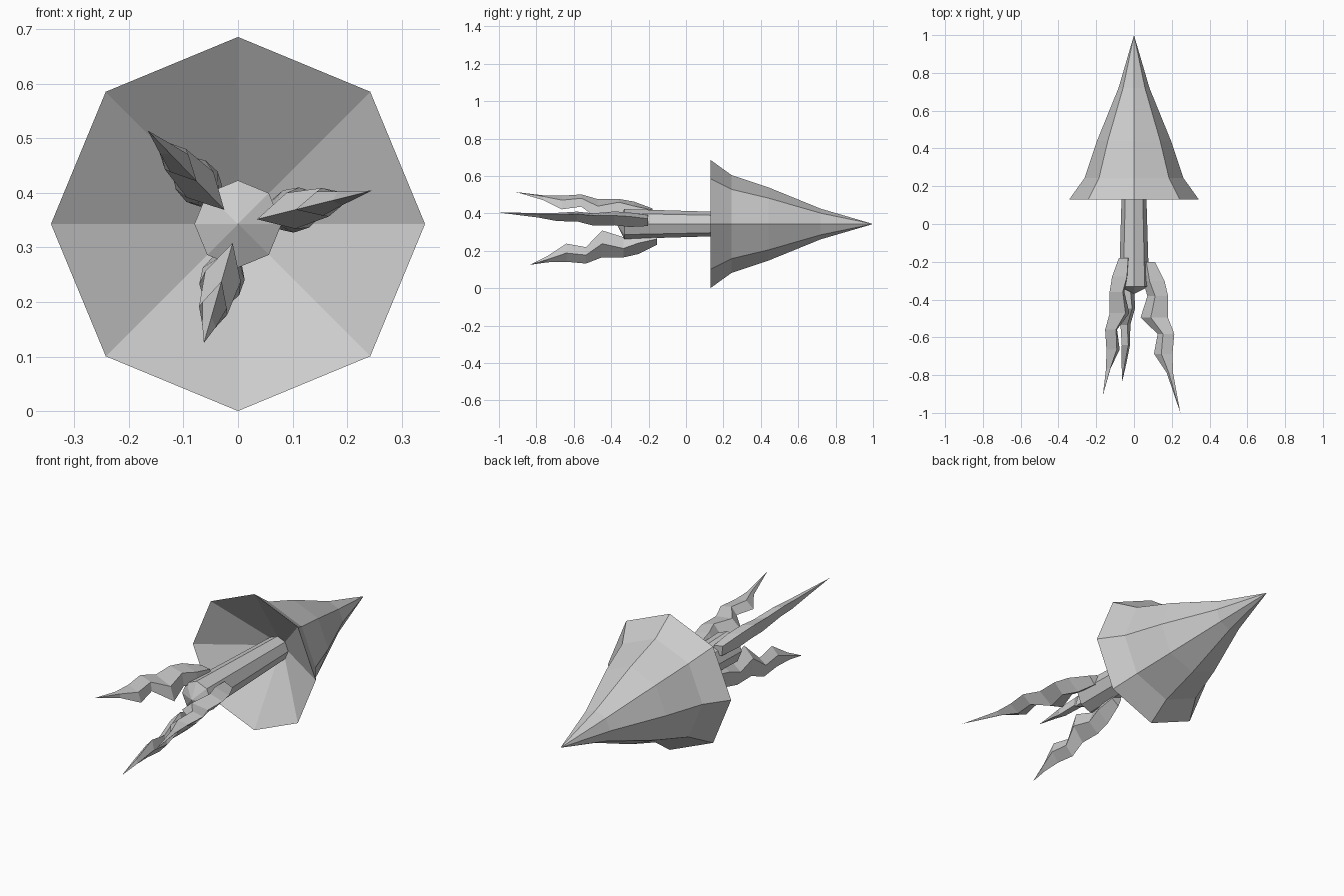
import bpy, bmesh
from math import cos, sin, pi, radians

if "Cube" in bpy.data.objects:
    bpy.data.objects.remove(bpy.data.objects["Cube"])

AXIS_Z = 0.343


def loft(name, rings):
    """Join rings of points; a ring with one point closes to a tip."""
    bm = bmesh.new()
    vs = [[bm.verts.new(p) for p in ring] for ring in rings]
    for a, b in zip(vs, vs[1:]):
        n = max(len(a), len(b))
        for i in range(n):
            j = (i + 1) % n
            if len(a) == 1:
                bm.faces.new((a[0], b[i], b[j]))
            elif len(b) == 1:
                bm.faces.new((a[i], a[j], b[0]))
            else:
                bm.faces.new((a[i], a[j], b[j], b[i]))
    for end in (vs[0], vs[-1]):
        if len(end) > 2:
            bm.faces.new(end)
    bmesh.ops.recalc_face_normals(bm, faces=bm.faces)
    mesh = bpy.data.meshes.new(name)
    bm.to_mesh(mesh)
    bm.free()
    obj = bpy.data.objects.new(name, mesh)
    bpy.context.collection.objects.link(obj)
    return obj


def octagon(r, y):
    if r == 0:
        return [(0, y, AXIS_Z)]
    return [(r * cos(k * pi / 4), y, AXIS_Z + r * sin(k * pi / 4)) for k in range(8)]


# pointed head with a hollow conical back
loft("head", [octagon(r, y) for r, y in
              [(0, 1.0), (0.082, 0.72), (0.196, 0.44), (0.262, 0.243),
               (0.343, 0.13), (0.066, 0.31), (0, 0.36)]])

# shaft with a shallow pointed end
loft("shaft", [octagon(r, y) for r, y in
               [(0.06, 0.33), (0.08, -0.33), (0, -0.37)]])

# wavy tail sections: y, inner radius, side radius, outer radius, half width
TAIL = [(-0.155, 0.03, 0.075, 0.115, 0.030),
        (-0.255, 0.05, 0.095, 0.167, 0.040),
        (-0.335, 0.073, 0.125, 0.186, 0.038),
        (-0.448, 0.036, 0.100, 0.185, 0.034),
        (-0.535, 0.129, 0.165, 0.220, 0.027),
        (-0.640, 0.109, 0.155, 0.210, 0.023),
        (-0.740, 0.178, 0.193, 0.213, 0.013)]


def tail(name, angle, shift, tip_r, tip_y):
    c, s = cos(radians(angle)), sin(radians(angle))

    def place(r, t, y):
        return (r * c - t * s, y, AXIS_Z + r * s + t * c)

    rings = [[place(ri, 0, y - shift), place(rs, w, y - shift),
              place(ro, 0, y - shift), place(rs, -w, y - shift)]
             for y, ri, rs, ro, w in TAIL]
    loft(name, rings + [[place(tip_r, 0, tip_y)]])


# three tails spread evenly around the shaft
tail("right_tail", 14, 0.047, 0.253, -1.0)
tail("upper_left_tail", 134, 0.024, 0.238, -0.91)
tail("lower_tail", 254, 0.0, 0.227, -0.834)
